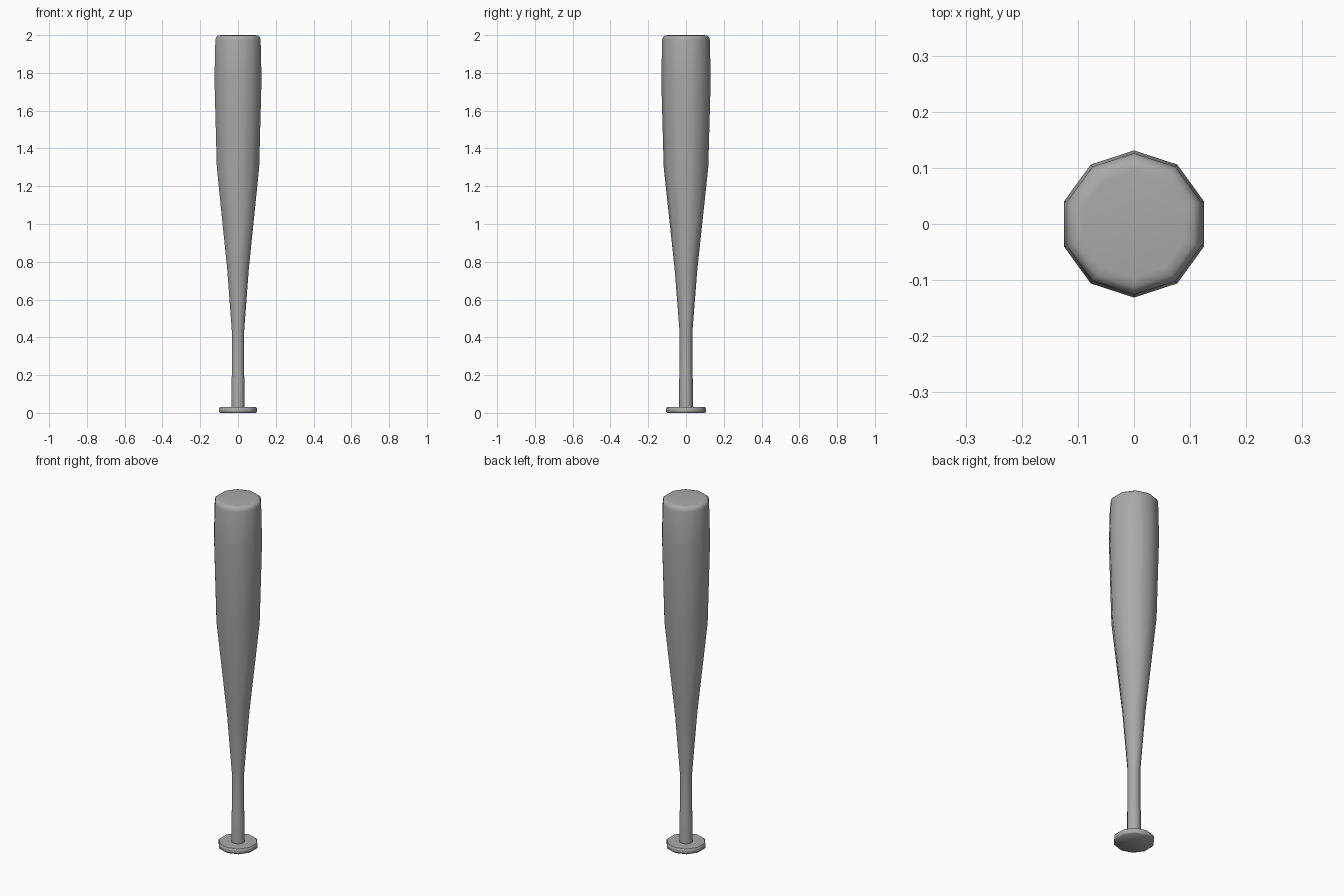
import bpy, bmesh, math

cube = bpy.data.objects.get("Cube")
if cube:
    bpy.data.objects.remove(cube, do_unlink=True)

SIDES = 10

grey = bpy.data.materials.new("plain_grey")
grey.use_nodes = True
colour = (0.4, 0.4, 0.4, 1)
grey.diffuse_color = colour
grey.node_tree.nodes["Principled BSDF"].inputs["Base Color"].default_value = colour


def lathe(name, profile, angle):
    """Turn a (radius, height) profile into a closed ten-sided solid."""
    bm = bmesh.new()
    rings = []
    for r, z in profile:
        turns = [math.tau * (i / SIDES + 0.25) for i in range(SIDES)]
        rings.append([bm.verts.new((r * math.cos(a), r * math.sin(a), z)) for a in turns])
    for low, high in zip(rings, rings[1:]):
        for i in range(SIDES):
            j = (i + 1) % SIDES
            bm.faces.new((low[i], low[j], high[j], high[i]))
    bm.faces.new(rings[0][::-1])
    bm.faces.new(rings[-1])
    mesh = bpy.data.meshes.new(name)
    bm.to_mesh(mesh)
    bm.free()
    obj = bpy.data.objects.new(name, mesh)
    bpy.context.collection.objects.link(obj)
    mesh.materials.append(grey)
    bpy.ops.object.select_all(action="DESELECT")
    obj.select_set(True)
    bpy.context.view_layer.objects.active = obj
    bpy.ops.object.shade_smooth_by_angle(angle=math.radians(angle))
    return obj


# Flat disc at the foot of the handle
lathe("knob", [(0.1, 0), (0.105, 0.005), (0.105, 0.024), (0.1, 0.03)], 50)

# Handle swelling into the barrel, with a rounded rim at the tip
lathe("handle_and_barrel", [
    (0.036, 0.02), (0.036, 0.18), (0.034, 0.2), (0.034, 0.43),
    (0.06, 0.76), (0.118, 1.3), (0.131, 1.77), (0.126, 1.975),
    (0.122, 1.99), (0.112, 1.998), (0.095, 2.0)], 60)
